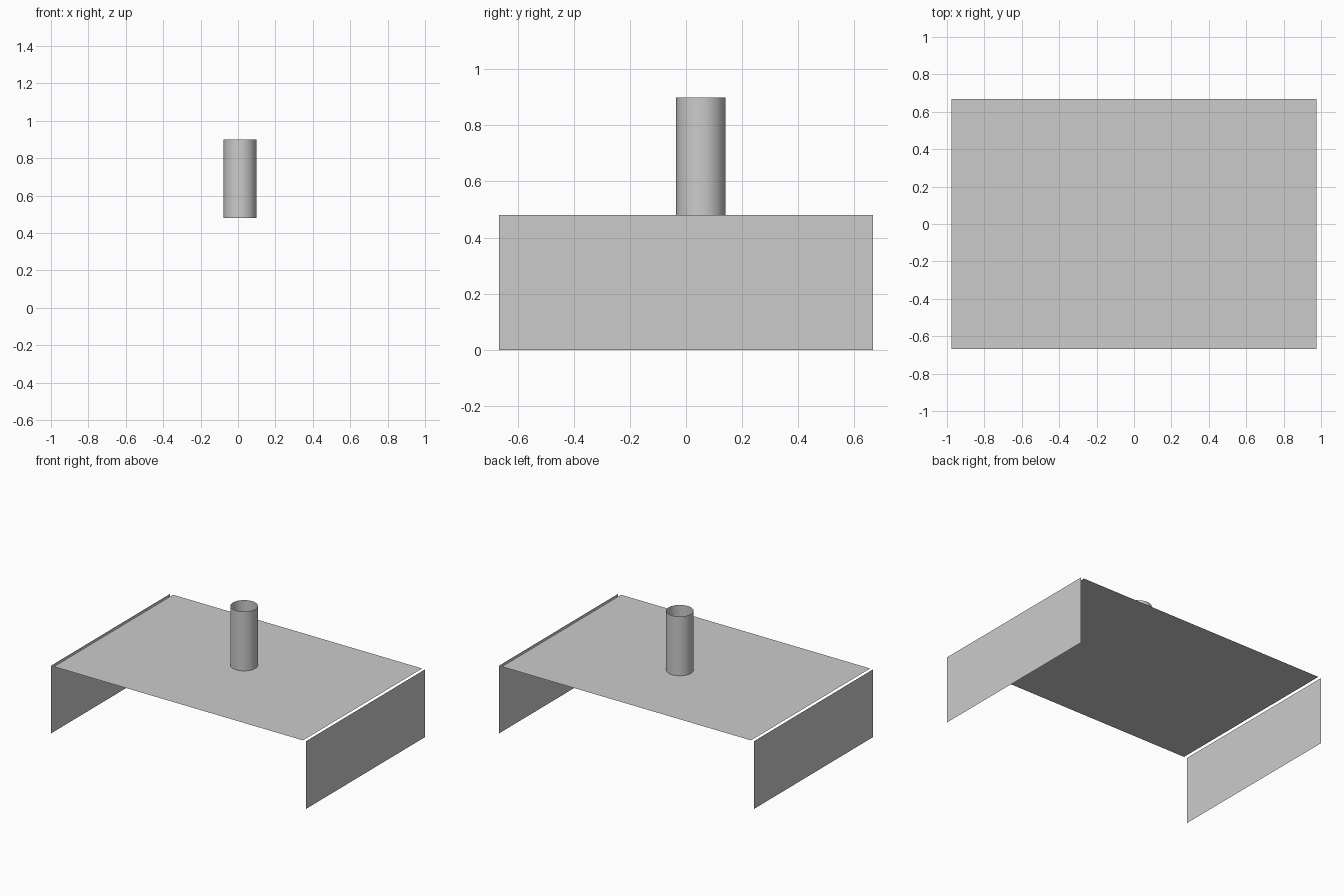
import bpy, math

if "Cube" in bpy.data.objects:
    bpy.data.objects.remove(bpy.data.objects["Cube"])

HALF_X, HALF_Y, HEIGHT = 1.0, 0.667, 0.48
TOP_HALF_X = 0.977          # top sheet stops just short of the side panels
TUBE_R, TUBE_TOP = 0.088, 0.90


def sheet(name, size, location, rotation=(0, 0, 0)):
    """Thin single-surface rectangle."""
    bpy.ops.mesh.primitive_plane_add(size=1, location=location, rotation=rotation)
    ob = bpy.context.object
    ob.name = name
    ob.scale = (size[0], size[1], 1)
    bpy.ops.object.transform_apply(location=False, rotation=True, scale=True)
    return ob


# Table top
sheet("table_top", (2 * TOP_HALF_X, 2 * HALF_Y), (0, 0, HEIGHT))

# Side panels, standing upright and facing outwards
for side, name in ((-1, "left_panel"), (1, "right_panel")):
    sheet(name, (HEIGHT, 2 * HALF_Y), (side * HALF_X, 0, HEIGHT / 2),
          (0, side * math.pi / 2, 0))

# Open tube standing on the top
bpy.ops.mesh.primitive_cylinder_add(
    vertices=48, radius=TUBE_R, depth=TUBE_TOP - HEIGHT, end_fill_type='NOTHING',
    location=(0.011, 0.053, (TUBE_TOP + HEIGHT) / 2))
bpy.context.object.name = "tube"
bpy.ops.object.shade_smooth_by_angle()
